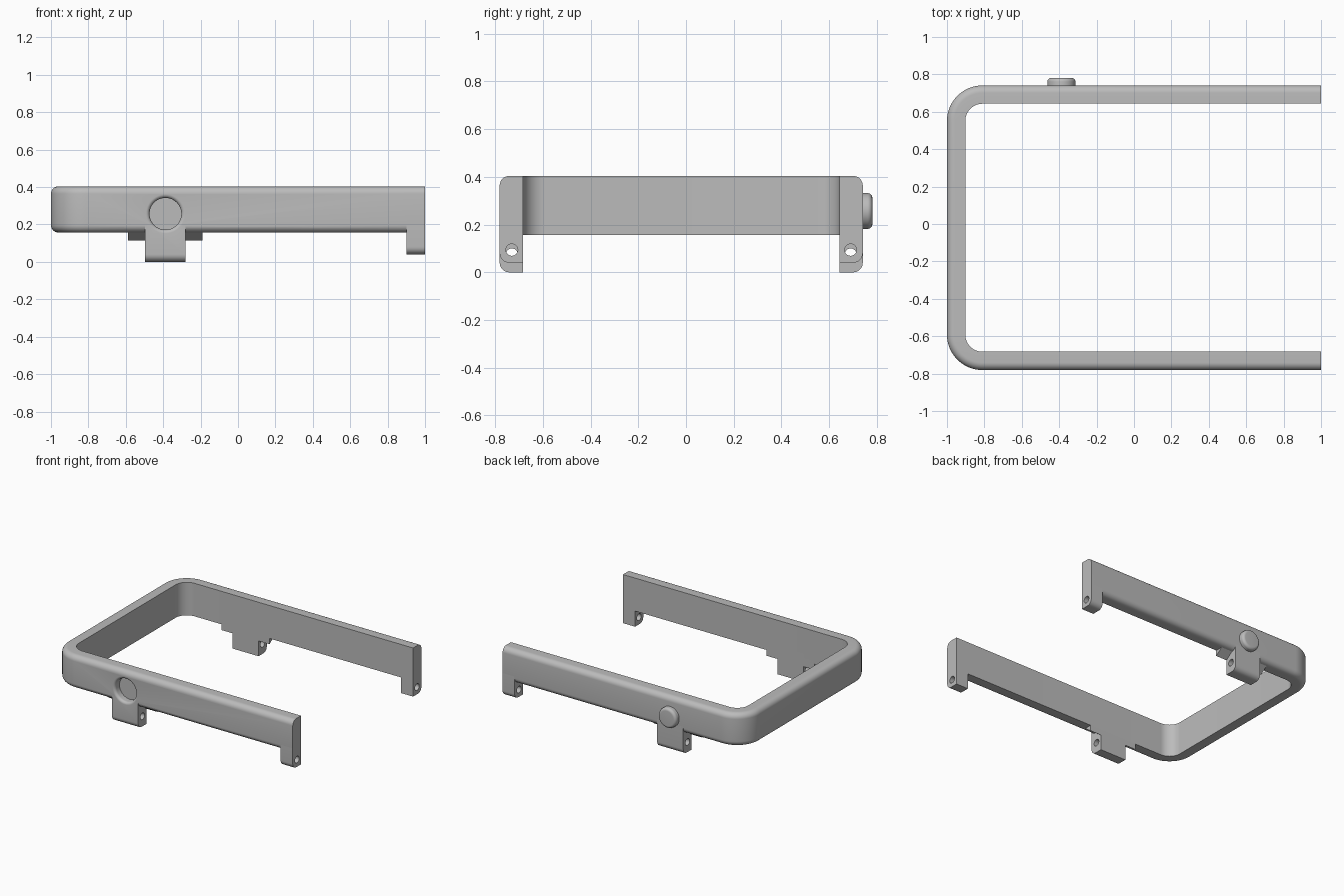
import bpy, bmesh
from math import sin, cos, pi, radians

cube = bpy.data.objects.get("Cube")
if cube:
    bpy.data.objects.remove(cube, do_unlink=True)

grey = bpy.data.materials.new("plain grey")
grey.use_nodes = True
colour = (0.5, 0.5, 0.5, 1)
grey.diffuse_color = colour
grey.node_tree.nodes["Principled BSDF"].inputs["Base Color"].default_value = colour

MID = -0.02                   # centre line between the two arms
HALF, WALL = 0.761, 0.098     # half width over the arms, wall thickness
LOW, TOP, FILLET = 0.157, 0.404, 0.04
TAB_X0, TAB_X1 = -0.496, -0.28
HUB_X, HUB_Z = -0.388, 0.257


def loft(name, rings, closed=False):
    """Skin equal rings of points; cap both ends unless closed."""
    bm = bmesh.new()
    rows = [[bm.verts.new(p) for p in ring] for ring in rings]
    n = len(rows[0])
    for a, b in zip(rows, rows[1:]):
        for i in range(n):
            j = (i + 1) % n
            bm.faces.new((a[i], a[j], b[j], b[i]))
    bm.faces.new(rows[0])
    bm.faces.new(rows[-1])
    bmesh.ops.recalc_face_normals(bm, faces=bm.faces)
    mesh = bpy.data.meshes.new(name)
    bm.to_mesh(mesh)
    bm.free()
    mesh.materials.append(grey)
    obj = bpy.data.objects.new(name, mesh)
    bpy.context.collection.objects.link(obj)
    return obj


def lathe(name, profile, axis, centre, steps=48):
    """Turn (radius, position) pairs about the x or y axis."""
    rings = []
    for r, t in profile:
        ring = []
        for k in range(steps):
            a = 2 * pi * k / steps
            u, v = centre[0] + r * cos(a), centre[1] + r * sin(a)
            ring.append((t, u, v) if axis == "x" else (u, t, v))
        rings.append(ring)
    return loft(name, rings)


def cut(obj, cutter):
    mod = obj.modifiers.new("cut", "BOOLEAN")
    mod.operation, mod.solver, mod.object = "DIFFERENCE", "EXACT", cutter
    deps = bpy.context.evaluated_depsgraph_get()
    mesh = bpy.data.meshes.new_from_object(obj.evaluated_get(deps))
    obj.modifiers.clear()
    obj.data = mesh


def smooth(obj):
    for p in obj.data.polygons:
        p.use_smooth = True
    obj.data.set_sharp_from_angle(angle=radians(30))


def arc(cx, cz, r, start, end, steps=8):
    angles = [start + (end - start) * k / steps for k in range(steps + 1)]
    return [(cx + r * cos(a), cz + r * sin(a)) for a in angles]


# Bent frame: section is (depth from outer face, z), rounded on the outside only
section = ([(WALL, LOW), (WALL, TOP)]
           + arc(FILLET, TOP - FILLET, FILLET, pi / 2, pi)
           + arc(FILLET, LOW + FILLET, FILLET, pi, 1.5 * pi))
BEND = 0.19
stations = [(1, -HALF, 0, -1)]
for side, a0, a1 in ((-1, 1.5 * pi, pi), (1, pi, pi / 2)):
    cx, cy = -1 + BEND, side * (HALF - BEND)
    for k in range(17):
        a = a0 + (a1 - a0) * k / 16
        stations.append((cx + BEND * cos(a), cy + BEND * sin(a), cos(a), sin(a)))
stations.append((1, HALF, 0, 1))
frame = loft("frame", [[(x - nx * d, MID + y - ny * d, z) for d, z in section]
                       for x, y, nx, ny in stations])


def along_x(name, side, x0, x1, profile):
    """Extrude a (depth from outer face, z) profile along x on one arm."""
    return loft(name, [[(x, MID + side * (HALF - d), z) for d, z in profile]
                       for x in (x0, x1)])


def tab(name, side, x0, x1, bottom, hole_z, top):
    profile = ([(0, top), (WALL, top), (WALL, bottom)]
               + arc(FILLET, bottom + FILLET, FILLET, 1.5 * pi, pi))
    obj = along_x(name, side, x0, x1, profile)
    drill = lathe("drill", [(0.025, x0 - 0.1), (0.025, x1 + 0.1)], "x",
                  (MID + side * 0.71, hole_z), 24)
    cut(obj, drill)
    bpy.data.objects.remove(drill, do_unlink=True)
    return obj


# Hinge tabs and sloping gussets on both arms
parts = [frame]
for label, side in (("front", -1), ("back", 1)):
    parts.append(tab(label + "_end_tab", side, 0.9, 1, 0.04, 0.094, 0.21))
    parts.append(tab(label + "_middle_tab", side, TAB_X0, TAB_X1, 0, 0.075, 0.21))
    wedge = [(FILLET, LOW), (WALL, LOW - 0.043), (WALL, LOW + 0.02), (FILLET, LOW + 0.02)]
    for place, x0, x1 in (("right", -0.587, TAB_X0), ("left", TAB_X1, -0.189)):
        parts.append(along_x(f"{label}_{place}_gusset", side, x0, x1, wedge))

# Round socket with a flared rim in the front arm
face = MID - HALF
flare = arc(0.105, 0.02, 0.02, 1.5 * pi, pi)
socket = lathe("socket_cutter", [(0.107, face - 0.02)]
               + [(r, face + z) for r, z in flare] + [(0.085, face + 0.055)],
               "y", (HUB_X, HUB_Z))
for obj in parts:
    if obj.name in ("frame", "front_middle_tab"):
        cut(obj, socket)
bpy.data.objects.remove(socket, do_unlink=True)

# Rounded knob on the back arm
rim = arc(0.055, 0.761, 0.02, 0, pi / 2)
parts.append(lathe("knob", [(0.075, 0.7)] + rim, "y", (HUB_X, HUB_Z)))

for obj in parts:
    smooth(obj)
